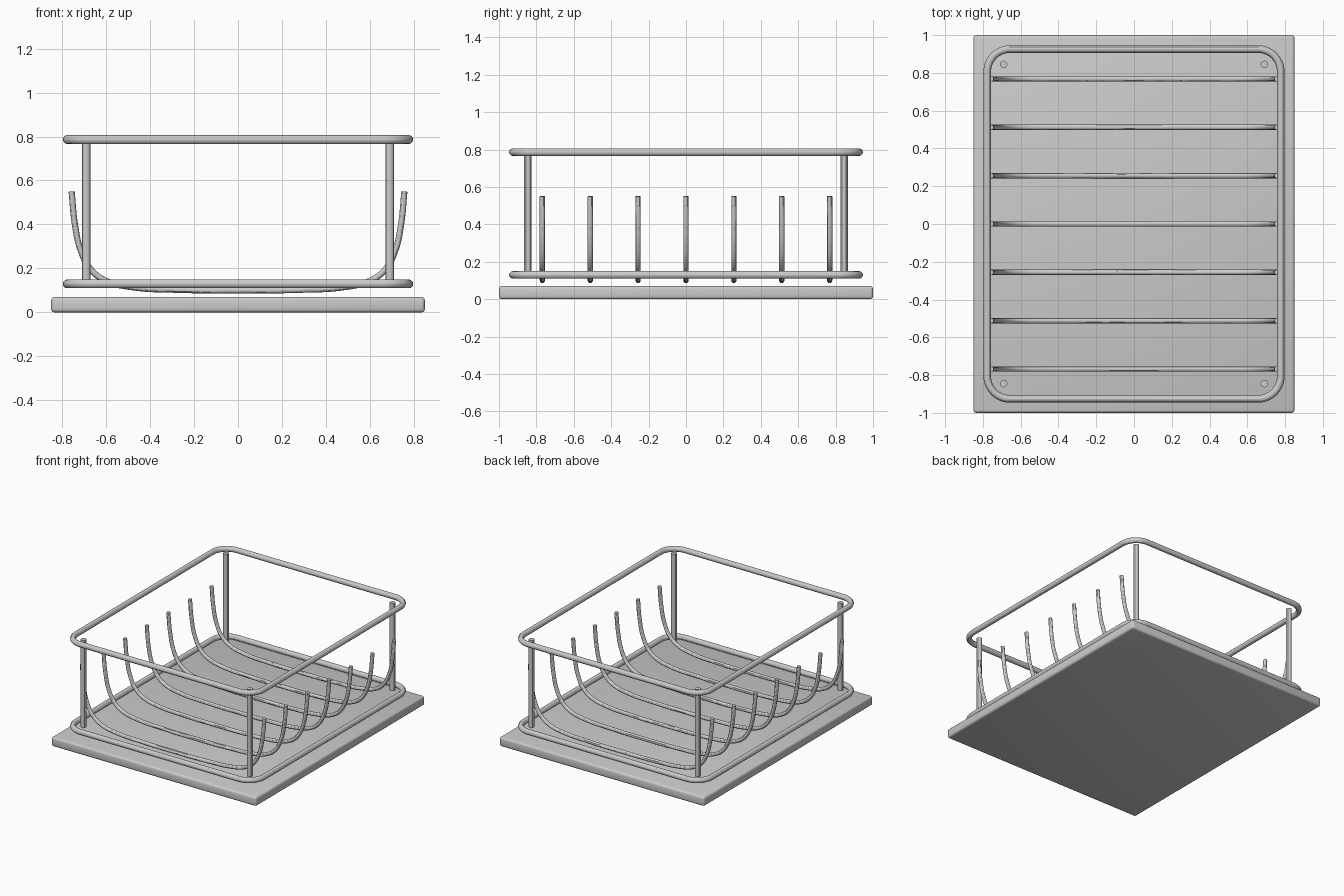
import bpy
from math import sin, cos, pi

cube = bpy.data.objects.get("Cube")
if cube:
    bpy.data.objects.remove(cube, do_unlink=True)

metal = bpy.data.materials.new("light_grey_metal")
GREY = (0.6, 0.6, 0.6, 1)
metal.use_nodes = True
metal.diffuse_color = GREY
bsdf = next(n for n in metal.node_tree.nodes if n.type == 'BSDF_PRINCIPLED')
bsdf.inputs["Base Color"].default_value = GREY


def finish(obj, name):
    """Name the part, colour it and smooth its round faces."""
    obj.name = name
    obj.data.materials.clear()
    obj.data.materials.append(metal)
    bpy.ops.object.select_all(action='DESELECT')
    obj.select_set(True)
    bpy.context.view_layer.objects.active = obj
    bpy.ops.object.shade_smooth_by_angle()


def wire(name, points, radius, kind='POLY', cyclic=False):
    """Round wire swept along a path, turned into a mesh."""
    curve = bpy.data.curves.new(name, 'CURVE')
    curve.dimensions = '3D'
    curve.bevel_depth = radius
    curve.bevel_resolution = 4
    curve.use_fill_caps = True
    curve.resolution_u = 6
    spline = curve.splines.new(kind)
    if kind == 'BEZIER':
        spline.bezier_points.add(len(points) - 1)
        for bp, p in zip(spline.bezier_points, points):
            bp.co = p
            bp.handle_left_type = bp.handle_right_type = 'AUTO'
    else:
        spline.points.add(len(points) - 1)
        for sp, p in zip(spline.points, points):
            sp.co = (*p, 1)
    spline.use_cyclic_u = cyclic
    obj = bpy.data.objects.new(name, curve)
    bpy.context.collection.objects.link(obj)
    bpy.ops.object.select_all(action='DESELECT')
    obj.select_set(True)
    bpy.context.view_layer.objects.active = obj
    bpy.ops.object.convert(target='MESH')
    finish(bpy.context.object, name)


# Base tray with softened edges
bpy.ops.mesh.primitive_cube_add(size=1, location=(0, 0, 0.035))
base = bpy.context.object
base.scale = (1.7, 2, 0.07)
bpy.ops.object.transform_apply(location=False, rotation=False, scale=True)
bevel = base.modifiers.new("soft_edges", 'BEVEL')
bevel.width = 0.015
bevel.segments = 3
bpy.ops.object.modifier_apply(modifier=bevel.name)
finish(base, "base_tray")

# Rounded rectangular rails
HALF_X, HALF_Y, CORNER, STEPS = 0.777, 0.926, 0.12, 10
for name, z in (("lower_rail", 0.13), ("upper_rail", 0.786)):
    path = []
    for i, (sx, sy) in enumerate(((1, 1), (-1, 1), (-1, -1), (1, -1))):
        for s in range(STEPS + 1):
            a = (i + s / STEPS) * pi / 2
            path.append((sx * (HALF_X - CORNER) + CORNER * cos(a),
                         sy * (HALF_Y - CORNER) + CORNER * sin(a), z))
    wire(name, path, 0.02, cyclic=True)

# Corner posts
for side, x in (("right", -0.69), ("left", 0.69)):
    for end, y in (("front", -0.845), ("back", 0.845)):
        wire(f"{end}_{side}_post", [(x, y, 0.13), (x, y, 0.786)], 0.02)

# Curved cradle ribs, mirrored from half a profile
half = [(0.757, 0.55), (0.742, 0.4), (0.715, 0.28), (0.67, 0.195),
        (0.6, 0.143), (0.5, 0.117), (0.25, 0.102)]
profile = half + [(0, 0.1)] + [(-x, z) for x, z in reversed(half)]
for i in range(7):
    y = (i - 3) * 0.256
    wire(f"cradle_rib_{i + 1}", [(x, y, z) for x, z in profile], 0.014, 'BEZIER')
